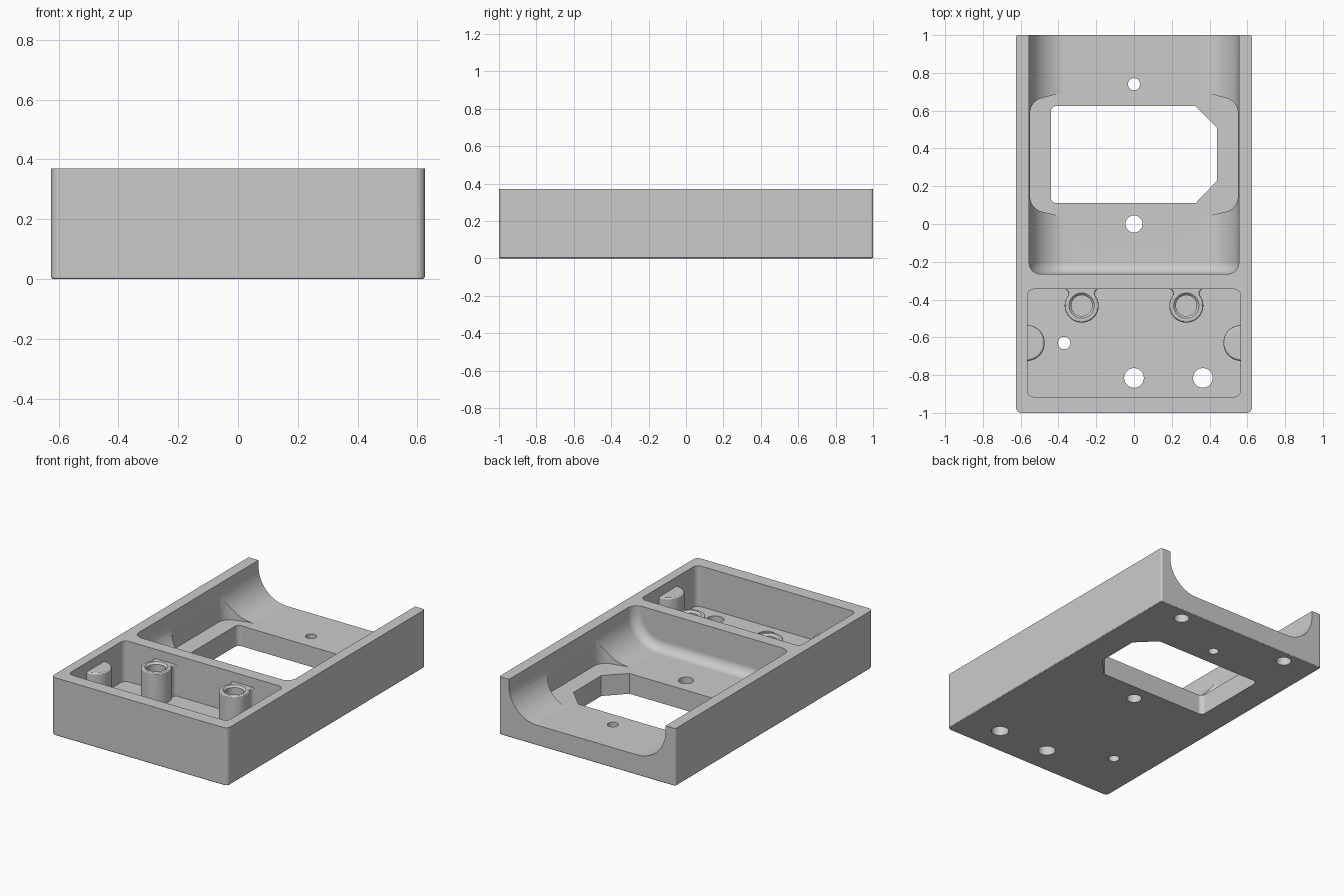
import bpy, bmesh, math
from mathutils import Vector

if "Cube" in bpy.data.objects:
    bpy.data.objects.remove(bpy.data.objects["Cube"])

TOP, FLOOR, POCKET_FLOOR, BOSS_TOP = 0.37, 0.13, 0.11, 0.31

grey = bpy.data.materials.new("plain grey")
grey.use_nodes = True
grey.diffuse_color = (0.6, 0.6, 0.6, 1)
grey.node_tree.nodes["Principled BSDF"].inputs["Base Color"].default_value = (0.6, 0.6, 0.6, 1)


def rounded(corners, steps=8):
    """Outline from (x, y, radius) corners, each turned into an arc."""
    out = []
    for i, (x, y, r) in enumerate(corners):
        p = Vector((x, y))
        if r == 0:
            out.append(p)
            continue
        a = (Vector(corners[i - 1][:2]) - p).normalized()
        b = (Vector(corners[(i + 1) % len(corners)][:2]) - p).normalized()
        half = a.angle(b) / 2
        to_centre = (a + b).normalized() / math.sin(half)
        start = (a / math.tan(half) - to_centre).normalized()
        end = (b / math.tan(half) - to_centre).normalized()
        for k in range(steps + 1):
            out.append(p + (to_centre + start.slerp(end, k / steps).normalized()) * r)
    return out


def circle(x, y, r, start=0, end=360, n=48):
    count = n if end - start == 360 else n + 1
    return [Vector((x + r * math.cos(t), y + r * math.sin(t)))
            for t in (math.radians(start + (end - start) * k / n) for k in range(count))]


def loft(name, rings, bevel_z=None, bevel=0.0):
    """Closed solid through equal rings of 3D points, with optional rounded rim."""
    bm = bmesh.new()
    rows = [[bm.verts.new(p) for p in ring] for ring in rings]
    n = len(rows[0])
    for lo, hi in zip(rows, rows[1:]):
        for i in range(n):
            j = (i + 1) % n
            bm.faces.new((lo[i], lo[j], hi[j], hi[i]))
    bm.faces.new(rows[0][::-1])
    bm.faces.new(rows[-1])
    bmesh.ops.recalc_face_normals(bm, faces=bm.faces)
    if bevel:
        rim = [e for e in bm.edges if all(abs(v.co.z - bevel_z) < 1e-5 for v in e.verts)]
        bmesh.ops.bevel(bm, geom=rim, offset=bevel, segments=3, profile=0.5, affect='EDGES')
    mesh = bpy.data.meshes.new(name)
    bm.to_mesh(mesh)
    bm.free()
    mesh.materials.append(grey)
    obj = bpy.data.objects.new(name, mesh)
    bpy.context.collection.objects.link(obj)
    return obj


def prism(name, outline, z0, z1, **kw):
    return loft(name, [[(p.x, p.y, z) for p in outline] for z in (z0, z1)], **kw)


def cut(target, cutter):
    cutter.hide_render = True
    mod = target.modifiers.new("cut", 'BOOLEAN')
    mod.operation, mod.solver, mod.object = 'DIFFERENCE', 'EXACT', cutter
    bpy.context.view_layer.objects.active = target
    bpy.ops.object.modifier_apply(modifier=mod.name)
    bpy.data.objects.remove(cutter)


def finish(obj):
    bpy.ops.object.select_all(action='DESELECT')
    obj.select_set(True)
    bpy.context.view_layer.objects.active = obj
    bpy.ops.object.shade_smooth_by_angle(angle=math.radians(28))
    obj.modifiers.new("even shading", 'WEIGHTED_NORMAL').keep_sharp = True


# Outer block
block = rounded([(-0.625, -1, 0.03), (0.625, -1, 0.03), (0.625, 1, 0.012), (-0.625, 1, 0.012)])
body = prism("tray_body", block, 0, TOP, bevel_z=0, bevel=0.008)


# Open-ended channel with curved sides and a rounded closed end
def channel_ring(y, inset):
    w, r = 0.555 - inset, 0.2 - inset
    section = rounded([(-w, 0.5, 0), (-w, FLOOR + inset, r), (w, FLOOR + inset, r), (w, 0.5, 0)], 16)
    return [(p.x, y, p.y) for p in section]


END, FILLET = -0.265, 0.06
rings = []
for k in range(9):
    t = math.radians(90 * k / 8)
    rings.append(channel_ring(END + FILLET * (1 - math.sin(t)), FILLET * (1 - math.cos(t))))
cut(body, loft("channel_cutter", [channel_ring(1.1, 0)] + rings))

# Side reliefs beside the window
relief = rounded([(-0.55, 0.08, 0.08), (-0.4, 0.045, 0), (0.4, 0.045, 0), (0.55, 0.08, 0.08),
                  (0.55, 0.65, 0.08), (0.4, 0.69, 0), (-0.4, 0.69, 0), (-0.55, 0.65, 0.08)])
cut(body, prism("relief_cutter", relief, FLOOR + 0.001, 0.5))

# Window with two clipped corners
window = rounded([(-0.44, 0.11, 0.03), (0.325, 0.11, 0), (0.44, 0.23, 0),
                  (0.44, 0.51, 0), (0.325, 0.625, 0), (-0.44, 0.625, 0.03)])
cut(body, prism("window_cutter", window, -0.1, 0.5))

# Front compartment
pocket = rounded([(-0.565, -0.915, 0.035), (0.565, -0.915, 0.035),
                  (0.565, -0.345, 0.035), (-0.565, -0.345, 0.035)])
cut(body, prism("compartment_cutter", pocket, POCKET_FLOOR, 0.5))

# Through holes, then blind holes in the underside
for x, y, r in [(0, 0.74, 0.032), (0, 0, 0.045), (-0.37, -0.63, 0.033),
                (0, -0.815, 0.052), (0.365, -0.815, 0.052)]:
    cut(body, prism("hole_cutter", circle(x, y, r), -0.1, 0.3))
for x in (-0.4, 0.4):
    cut(body, prism("blind_hole_cutter", circle(x, 0.92, 0.045), -0.1, 0.08))
finish(body)

# Screw bosses joined to the dividing wall, and half-round side pads
for side, s in (("right", -1), ("left", 1)):
    cx = 0.277 * s
    neck = rounded([(cx + 0.115, -0.32, 0), (cx + 0.115, -0.341, 0), (cx + 0.07, -0.341, 0.03),
                    (cx + 0.07, -0.4, 0), (cx - 0.07, -0.4, 0), (cx - 0.07, -0.341, 0.03),
                    (cx - 0.115, -0.341, 0), (cx - 0.115, -0.32, 0)])
    split = len(neck) // 2
    outline = neck[:split - 1] + circle(cx, -0.432, 0.09, 39, -219, 40) + neck[split + 1:]
    boss = prism(side + "_screw_boss", outline, POCKET_FLOOR - 0.02, BOSS_TOP,
                 bevel_z=BOSS_TOP, bevel=0.012)
    # Bore with a countersunk mouth
    bore = [[(p.x, p.y, z) for p in circle(cx, -0.432, r)]
            for r, z in ((0.055, POCKET_FLOOR + 0.02), (0.055, BOSS_TOP - 0.012),
                         (0.067, BOSS_TOP), (0.067, 0.4))]
    cut(boss, loft("bore_cutter", bore))
    finish(boss)

    pad_outline = [Vector((s * 0.59, -0.535))] + [
        Vector((s * p.x, p.y)) for p in circle(0.568, -0.63, 0.095, 90, 270, 32)
    ] + [Vector((s * 0.59, -0.725))]
    finish(prism(side + "_side_pad", pad_outline, POCKET_FLOOR - 0.02, BOSS_TOP,
                 bevel_z=BOSS_TOP, bevel=0.015))
